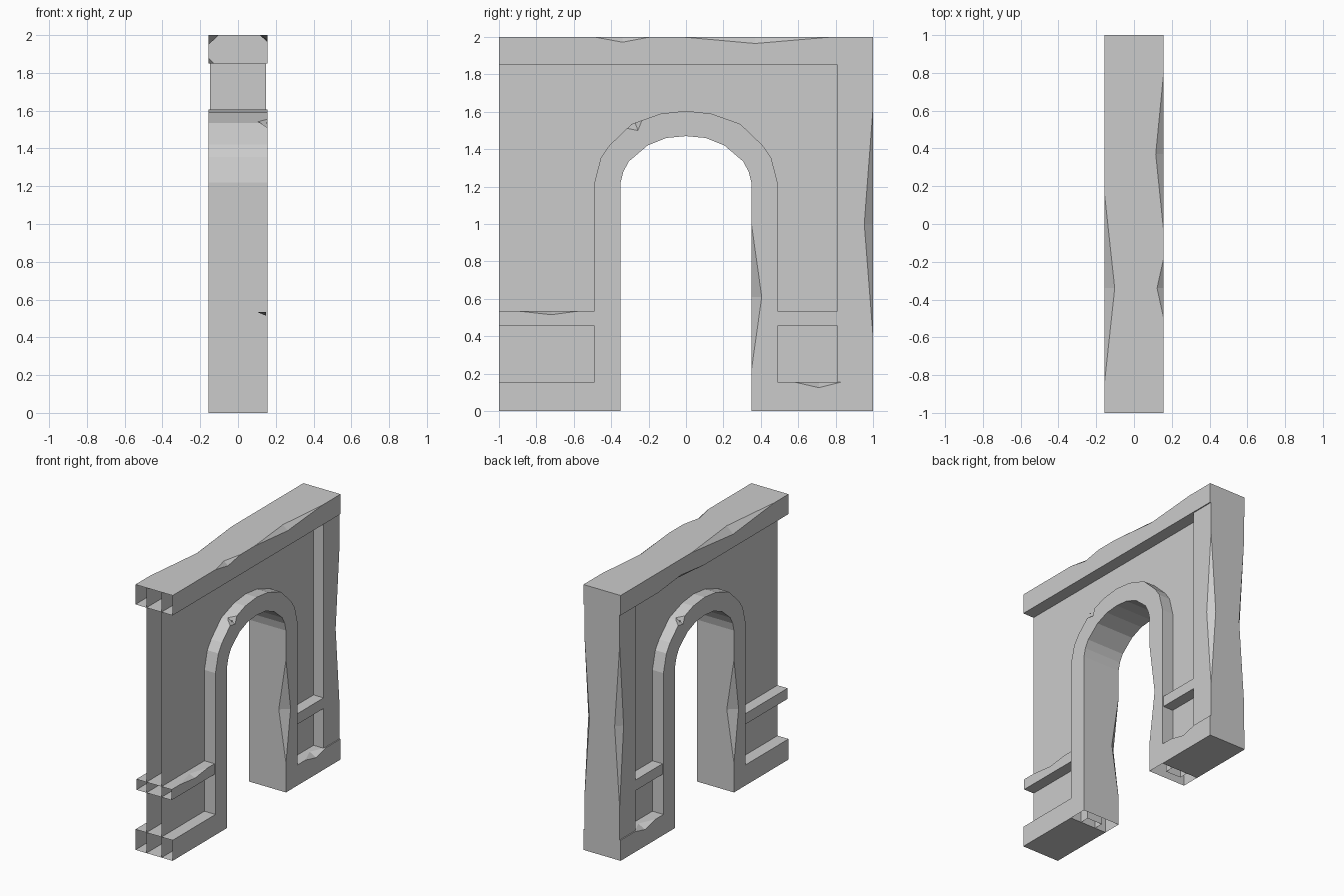
import bpy
import bmesh
from mathutils import Vector

if "Cube" in bpy.data.objects:
    bpy.data.objects.remove(bpy.data.objects["Cube"], do_unlink=True)

stone = bpy.data.materials.new("stone_grey")
stone.use_nodes = True
GREY = (0.6, 0.6, 0.6, 1)
stone.diffuse_color = GREY
stone.node_tree.nodes["Principled BSDF"].inputs["Base Color"].default_value = GREY

HALF = 0.155    # half depth of the bands and the arch frame
INSET = 0.147   # half depth of the pillar and ledges
WALL = 0.063    # half depth of the wall panel


def add_object(name, bm):
    bmesh.ops.recalc_face_normals(bm, faces=bm.faces)
    mesh = bpy.data.meshes.new(name)
    bm.to_mesh(mesh)
    bm.free()
    mesh.materials.append(stone)
    obj = bpy.data.objects.new(name, mesh)
    bpy.context.collection.objects.link(obj)
    return obj


def slab(name, outline, half):
    """Extrude a (y, z) outline through the depth of the wall."""
    bm = bmesh.new()
    face = bm.faces.new([bm.verts.new((-half, y, z)) for y, z in outline])
    out = bmesh.ops.extrude_face_region(bm, geom=[face])
    moved = [g for g in out["geom"] if isinstance(g, bmesh.types.BMVert)]
    bmesh.ops.translate(bm, verts=moved, vec=(2 * half, 0, 0))
    return add_object(name, bm)


def block(name, y0, y1, z0, z1, half):
    return slab(name, [(y0, z0), (y1, z0), (y1, z1), (y0, z1)], half)


def chip(obj, start, end, side_a, side_b):
    """Knock a chip off an edge: start and end on it, a ridge across it."""
    points = [Vector(p) for p in (start, end, side_a, side_b)]
    middle = (points[2] + points[3]) / 2
    bm = bmesh.new()
    for p in points:
        bm.verts.new(middle + (p - middle) * 1.4)
    bmesh.ops.convex_hull(bm, input=bm.verts)
    cutter = add_object("chip_cutter", bm)
    cutter.hide_render = True
    mod = obj.modifiers.new("chip", "BOOLEAN")
    mod.operation = "DIFFERENCE"
    mod.solver = "EXACT"
    mod.object = cutter
    bpy.context.view_layer.objects.active = obj
    bpy.ops.object.modifier_apply(modifier=mod.name)
    bpy.data.objects.remove(cutter, do_unlink=True)


def chip_along_y(obj, x, z, y0, y1, ym, dx, dz):
    """Chip an edge that runs along y, cutting dx and dz deep."""
    chip(obj, (x, y0, z), (x, y1, z), (x, ym, z + dz), (x + dx, ym, z))


def open_faces(obj, axis, value):
    """Leave the part open where it meets a neighbouring module."""
    bm = bmesh.new()
    bm.from_mesh(obj.data)
    flat = [f for f in bm.faces
            if all(abs(v.co[axis] - value) < 1e-3 for v in f.verts)]
    bmesh.ops.delete(bm, geom=flat, context="FACES")
    bm.to_mesh(obj.data)
    bm.free()


# Arch outlines, from the crown down to the spring line
outer = [(0, 1.605), (0.135, 1.59), (0.29, 1.535), (0.41, 1.42),
         (0.455, 1.355), (0.49, 1.22), (0.49, 0)]
inner = [(0, 1.47), (0.105, 1.46), (0.205, 1.42), (0.305, 1.335),
         (0.335, 1.28), (0.35, 1.22), (0.35, 0)]
middle = [((a + c) / 2, (b + d) / 2) for (a, b), (c, d) in zip(outer, inner)]


def full_arch(half_arch):
    return [(-y, z) for y, z in reversed(half_arch)] + half_arch[1:]


# Arch frame, chipped alike on both faces by a half turn
frame = slab("arch_frame", full_arch(outer) + full_arch(inner)[::-1], HALF)
for s in (1, -1):
    x = s * HALF
    chip(frame, (x, s * 0.35, 0.22), (x, s * 0.35, 1.0),
         (x, s * 0.405, 0.61), (s * 0.095, s * 0.35, 0.61))
    chip(frame, (x, s * -0.315, 1.511), (x, s * -0.235, 1.555),
         (x, s * -0.257, 1.50), (s * 0.105, s * -0.272, 1.542))
open_faces(frame, 2, 0)

# Recessed wall panel around the arch
wall = slab("wall_panel", full_arch(middle) + [(1, 0), (1, 2), (-1, 2), (-1, 0)], WALL)
for axis, value in ((1, -1), (1, 1), (2, 0), (2, 2)):
    open_faces(wall, axis, value)

# Top band
top = block("top_band", -1, 1, 1.85, 2, HALF)
chip_along_y(top, HALF, 2, -0.02, 0.78, 0.37, -0.04, -0.035)
chip_along_y(top, HALF, 2, -0.49, -0.19, -0.34, -0.033, -0.028)
chip_along_y(top, -HALF, 2, -0.83, 0.15, -0.34, 0.053, -0.05)
chip_along_y(top, -HALF, 1.85, 0.0, 0.55, 0.28, 0.03, 0.03)

# Base blocks either side of the opening
base_front = block("base_front", -1, -0.49, 0, 0.155, HALF)
base_back = block("base_back", 0.49, 1, 0, 0.155, HALF)
for s in (1, -1):
    chip_along_y(base_back, s * HALF, 0.155, 0.58, 0.83, 0.71, s * -0.055, -0.03)

# Ledges
ledge_front = block("ledge_front", -1, -0.49, 0.455, 0.535, INSET)
chip_along_y(ledge_front, INSET, 0.535, -0.9, -0.57, -0.72, -0.047, -0.02)
block("ledge_back", 0.49, 0.81, 0.455, 0.535, INSET)

# End pillar with worn outer corners
pillar = block("end_pillar", 0.81, 1, 0.155, 1.85, INSET)
for s in (1, -1):
    x = s * INSET
    chip(pillar, (x, 1, 0.4), (x, 1, 1.62), (x, 0.953, 1), (s * 0.105, 1, 1))

for part in (top, base_front, ledge_front):
    open_faces(part, 1, -1)
